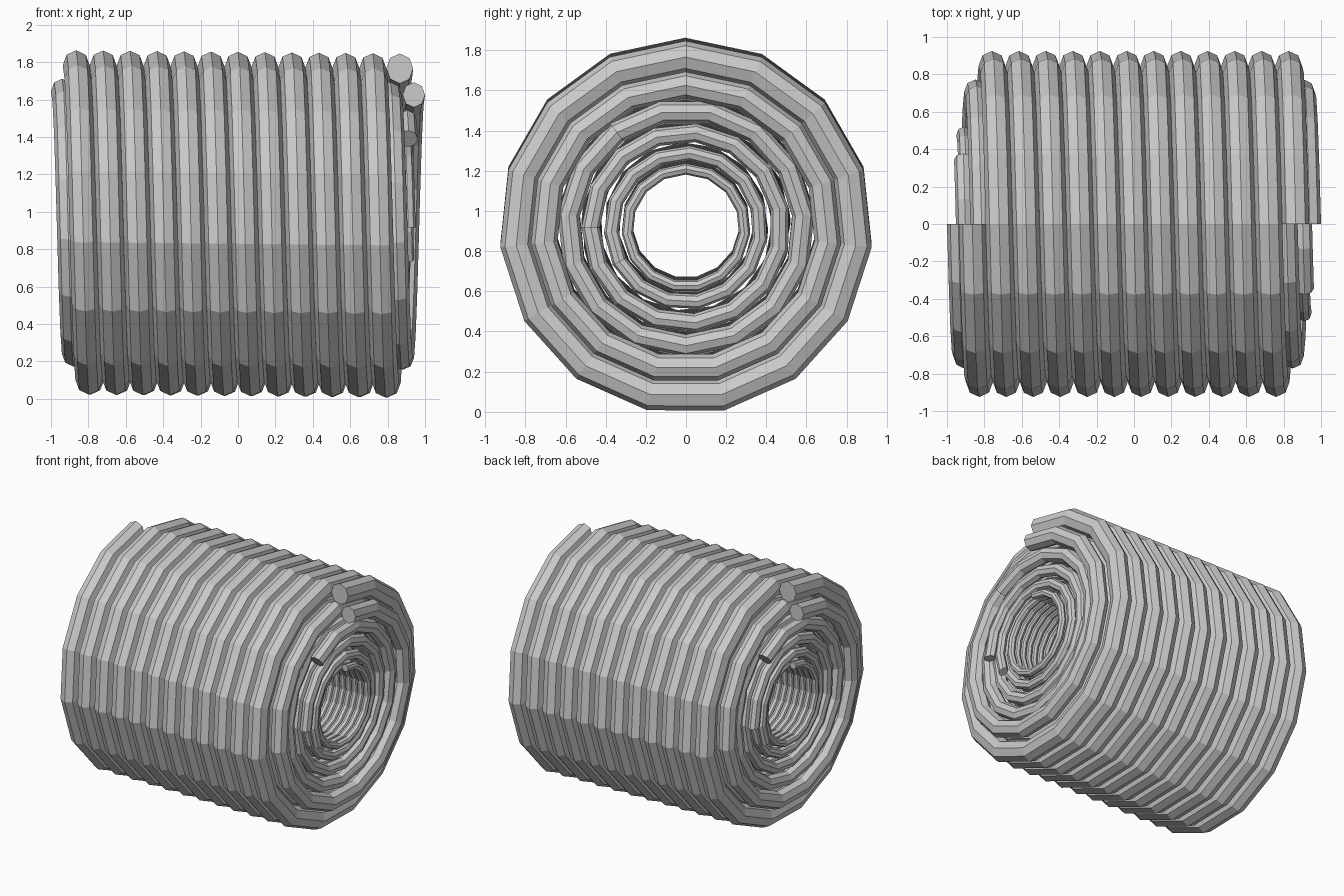
import bpy, bmesh, math

if "Cube" in bpy.data.objects:
    bpy.data.objects.remove(bpy.data.objects["Cube"])

CENTRE_Z = 0.925
TILT = -0.01          # the common axis drops slightly towards +x
SEGMENTS = 15         # straight pieces per turn
SIDES = 8             # sides of the tube section


def coil(name, radius, half_w, half_h, x_end, turns, offset_deg):
    """Helix around x from -x_end to x_end, starting and ending offset_deg either side of the top."""
    sweep = turns * 2 * math.pi + 2 * math.radians(offset_deg)
    steps = round(sweep / (2 * math.pi) * SEGMENTS)
    start = math.pi / 2 - math.radians(offset_deg)
    bm = bmesh.new()
    rings = []
    for i in range(steps + 1):
        t = i / steps
        ang = start + sweep * t
        ring = []
        for k in range(SIDES):
            a = 2 * math.pi * k / SIDES
            x = -x_end + 2 * x_end * t + half_w * math.cos(a)
            r = radius + half_h * math.sin(a)
            ring.append(bm.verts.new((x, r * math.cos(ang),
                                      CENTRE_Z + TILT * x + r * math.sin(ang))))
        rings.append(ring)
    for p, q in zip(rings, rings[1:]):
        for k in range(SIDES):
            n = (k + 1) % SIDES
            bm.faces.new((p[k], p[n], q[n], q[k]))
    # flat end caps
    bm.faces.new(rings[0])
    bm.faces.new(rings[-1])
    bmesh.ops.recalc_face_normals(bm, faces=bm.faces[:])
    mesh = bpy.data.meshes.new(name)
    bm.to_mesh(mesh)
    bm.free()
    bpy.context.collection.objects.link(bpy.data.objects.new(name, mesh))


# nested coils, outermost first
coil("outer_coil", 0.850, 0.072, 0.080, 0.865, 12, 0)
coil("second_coil", 0.710, 0.060, 0.067, 0.940, 15, 0)
coil("third_coil", 0.587, 0.050, 0.055, 0.912, 18, 36)
coil("fourth_coil", 0.475, 0.040, 0.046, 0.910, 22, 90)
coil("fifth_coil", 0.372, 0.032, 0.037, 0.910, 28, 117)
coil("inner_coil", 0.293, 0.026, 0.028, 0.910, 36, 0)
